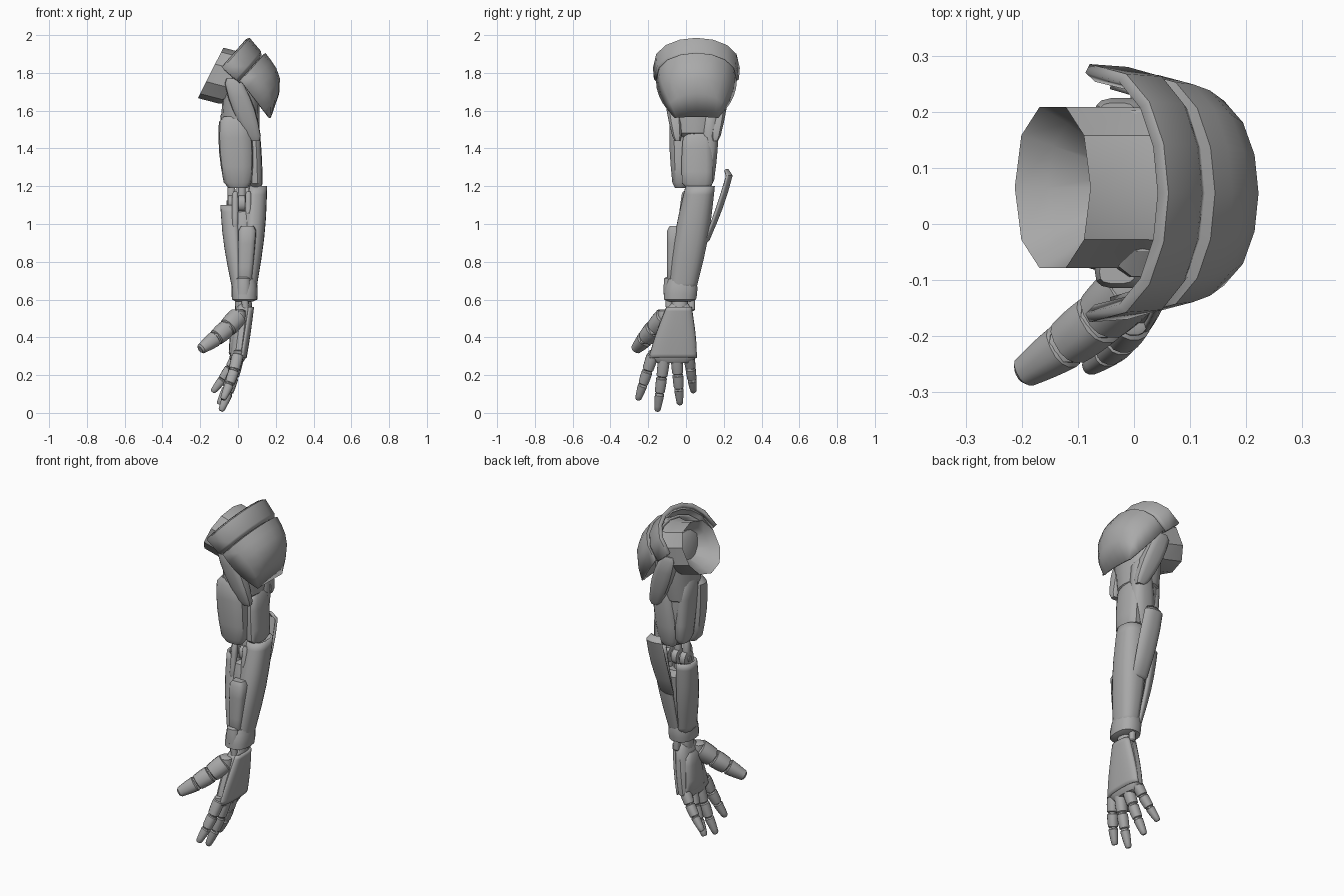
import bpy, bmesh, math
from mathutils import Vector

default_cube = bpy.data.objects.get("Cube")
if default_cube:
    bpy.data.objects.remove(default_cube, do_unlink=True)

# One grey for every part
grey = bpy.data.materials.new("armour grey")
grey.use_nodes = True
tone = (.4, .4, .4, 1)
grey.diffuse_color = tone
grey.node_tree.nodes["Principled BSDF"].inputs["Base Color"].default_value = tone

X_AXIS, Y_AXIS = Vector((1, 0, 0)), Vector((0, 1, 0))
parts = []


def skin(name, rows, closed=True, thickness=0):
    """Bridge equal rows of points into a surface, optionally thickened inward."""
    bm = bmesh.new()
    grid = [[bm.verts.new(point) for point in row] for row in rows]
    count = len(grid[0])
    for lower, upper in zip(grid, grid[1:]):
        for i in range(count if closed else count - 1):
            j = (i + 1) % count
            bm.faces.new((lower[i], lower[j], upper[j], upper[i]))
    if closed:
        bm.faces.new(grid[0])
        bm.faces.new(grid[-1])
    bmesh.ops.recalc_face_normals(bm, faces=bm.faces)
    mesh = bpy.data.meshes.new(name)
    bm.to_mesh(mesh)
    bm.free()
    mesh.materials.append(grey)
    part = bpy.data.objects.new(name, mesh)
    bpy.context.collection.objects.link(part)
    if thickness:
        solid = part.modifiers.new("thickness", 'SOLIDIFY')
        solid.thickness = thickness
        solid.offset = -1
    parts.append(part)


def ring(centre, u, v, radii, arc=None, square=.8, count=14):
    """Rounded-square section; arc is (middle, half spread) in degrees."""
    def corner(c):
        return math.copysign(abs(c) ** square, c)
    points = []
    for i in range(count):
        if arc:
            angle = math.radians(arc[0] + arc[1] * (2 * i / (count - 1) - 1))
        else:
            angle = math.tau * i / count
        points.append(centre + u * radii[0] * corner(math.cos(angle))
                      + v * radii[1] * corner(math.sin(angle)))
    return points


def taper(name, low, high, low_radii, high_radii, swell=.1, ends=.7,
          arc=None, square=.8, thickness=0, across=False):
    """Swelling body between two points, with level or square-on sections."""
    low, high = Vector(low), Vector(high)
    low_radii, high_radii = Vector(low_radii), Vector(high_radii)
    u, v = X_AXIS, Y_AXIS
    if across:
        direction = (high - low).normalized()
        u = direction.cross(X_AXIS if abs(direction.y) > .9 else Y_AXIS).normalized()
        v = direction.cross(u)
    rows = []
    for t in (0, .08, .3, .5, .7, .92, 1):
        scale = ends if t in (0, 1) else 1 + swell * math.sin(math.pi * t)
        radii = low_radii.lerp(high_radii, t) * scale
        rows.append(ring(low.lerp(high, t), u, v, radii, arc, square))
    skin(name, rows, closed=not arc, thickness=thickness)


def link(name, start, end, start_radius, end_radius):
    """Round tapered rod."""
    taper(name, start, end, (start_radius, start_radius), (end_radius, end_radius),
          swell=.05, square=.85, across=True)


# Shoulder guard: arches stacked along an axis leaning outward
lean_up, lean_out = Vector((.66, 0, .75)), Vector((.75, 0, -.66))
guard_base = Vector((-.08, .055, 1.84))


def arch(offset, height, half_width, drop, count=9):
    points = []
    for i in range(count):
        angle = math.pi * i / (count - 1)
        rise = drop + height * max(0, math.sin(angle)) ** .8
        points.append(guard_base + lean_out * offset + lean_up * rise
                      - Y_AXIS * half_width * math.cos(angle))
    return points


collar_rows = ((0, .195, .215), (.01, .213, .23), (.1, .2, .225), (.12, .185, .21))
skin("shoulder_collar", [arch(offset, height, width, -.01) for offset, height, width in collar_rows],
     closed=False, thickness=.03)
dome_rows = [arch(.06, .165, .2, -.01), arch(.12, .17, .205, -.01)]
for step in range(6):
    t = step / 5
    dome_rows.append(arch(.125 + .248 * t, .19 * (1 - t ** 4) + .008,
                          .214 - .1 * t * t, -.045 * t))
skin("shoulder_dome", dome_rows, closed=False, thickness=.015)

# Hollow socket opening towards the body: funnel floor, rim, outer wall
tilt = Vector((.45, 0, .89))
socket = [((0, .065, 1.77), .04), ((-.1, .065, 1.79), .12),
          ((-.145, .065, 1.8), .15), ((-.03, .065, 1.77), .15), ((.04, .06, 1.78), .15)]
skin("shoulder_socket", [ring(Vector(centre), tilt, Y_AXIS, (radius, radius), square=.9, count=10)
                         for centre, radius in socket])

# Shoulder mass, with matching straps in front and behind
taper("shoulder_body", (.01, .045, 1.45), (.02, .055, 1.86), (.1, .105), (.075, .15), swell=.12)
for side, sign in (("front", -1), ("back", 1)):
    y = .055 + .14 * sign
    taper(side + "_shoulder_strap", (.09, y - .04 * sign, 1.44), (-.03, y, 1.77),
          (.035, .022), (.045, .03), swell=.5, square=.6)

# Upper arm: core and overlapping muscle plates
taper("upper_arm_core", (.02, .06, 1.2), (.01, .06, 1.55), (.065, .065), (.09, .09))
taper("biceps_plate", (0, -.03, 1.19), (-.02, -.03, 1.57),
      (.07, .04), (.08, .055), swell=.2, square=.7)
taper("outer_arm_plate", (.09, .06, 1.19), (.08, .06, 1.48),
      (.04, .08), (.037, .075), square=.7)
taper("inner_arm_plate", (-.035, .07, 1.22), (-.05, .055, 1.6), (.035, .06), (.045, .075))
taper("triceps_plate", (.03, .11, 1.2), (.06, .13, 1.6),
      (.055, .035), (.05, .04), swell=.3, square=.75)

# Elbow: hinge barrels on a pin, with rods and front pistons
elbow_y, elbow_z = .045, 1.11
for i in range(3):
    x = .055 * i - .035
    link(f"elbow_barrel_{i}", (x - .02, elbow_y, elbow_z), (x + .02, elbow_y, elbow_z), .042, .042)
    link(f"elbow_rod_{i}", (x, elbow_y, elbow_z + .11), (x, elbow_y, elbow_z - .11), .02, .02)
link("elbow_pin", (-.06, elbow_y, elbow_z), (.1, elbow_y, elbow_z), .02, .02)
link("elbow_boss", (.03, .0, .96), (.03, .01, 1.07), .05, .04)
for side, x in (("inner", -.015), ("outer", .055)):
    link(side + "_elbow_piston", (x, -.005, 1.17), (x, -.03, .98), .016, .016)

# Forearm: core wrapped by two shells and a front cover
taper("forearm_core", (.035, -.02, .63), (.03, .04, 1.04), (.05, .06), (.075, .075))
taper("outer_forearm_shell", (.04, -.022, .64), (.072, .075, 1.2), (.055, .072), (.082, .078),
      swell=.2, ends=1, arc=(10, 105), thickness=.014)
taper("inner_forearm_shell", (.02, -.02, .65), (-.005, .055, 1.1), (.05, .07), (.088, .07),
      swell=.16, ends=1, arc=(183, 86), thickness=.014)
taper("front_forearm_cover", (.035, -.06, .68), (.05, -.055, .99),
      (.037, .04), (.048, .045), swell=.05, square=.6)
taper("elbow_fin", (.045, .06, .88), (.045, .18, 1.29), (.055, .05), (.07, .075),
      swell=.2, ends=.6, arc=(82, 48), thickness=.014)

# Wrist: cuff, front boss, joint and a row of rods
taper("wrist_cuff", (.035, -.033, .59), (.035, -.02, .72), (.066, .086), (.06, .075))
link("wrist_boss", (.03, -.08, .62), (.03, -.08, .72), .04, .035)
link("wrist_joint", (.025, -.03, .64), (.03, -.035, .54), .04, .045)
for i in range(4):
    y = .04 * i - .09
    link(f"wrist_rod_{i}", (.035, y, .62), (.04, y, .54), .017, .017)

# Hand: palm, pad and curved back cover
taper("palm", (-.005, -.07, .265), (.035, -.035, .58), (.042, .122), (.04, .065), square=.75)
taper("palm_pad", (-.02, -.05, .3), (.0, -.04, .52), (.03, .09), (.03, .05))
taper("hand_back_plate", (.01, -.07, .29), (.05, -.037, .56), (.036, .128), (.035, .068),
      swell=.06, ends=1, arc=(0, 85), square=.75, thickness=.012)

# Digits: three tapered links with a ball at every knuckle
digits = {
    "index": ((0, -.175, .31), (-.08, -.255, .07), .031),
    "middle": ((0, -.115, .29), (-.09, -.152, .01), .031),
    "ring": ((0, -.05, .295), (-.1, -.032, .045), .031),
    "little": ((0, .015, .31), (-.135, .04, .11), .029),
    "thumb": ((0, -.11, .51), (-.2, -.268, .335), .052),
}
for name, (root, tip, radius) in digits.items():
    stops = [Vector(root).lerp(Vector(tip), t) for t in (0, .36, .66, 1)]
    for stop in stops[1:3]:
        stop.x += radius * .25
    sizes = [radius * factor for factor in (1, .92, .82, .5)]
    for i in range(3):
        link(f"{name}_link_{i}", stops[i], stops[i + 1], sizes[i], sizes[i + 1])
        rise = Vector((0, 0, sizes[i] * .7))
        link(f"{name}_knuckle_{i}", stops[i] - rise, stops[i] + rise,
             sizes[i] * .75, sizes[i] * .75)

# Smooth shading with crisp edges
bpy.ops.object.select_all(action='DESELECT')
for part in parts:
    part.select_set(True)
bpy.context.view_layer.objects.active = parts[0]
bpy.ops.object.shade_smooth_by_angle(angle=math.radians(35))
